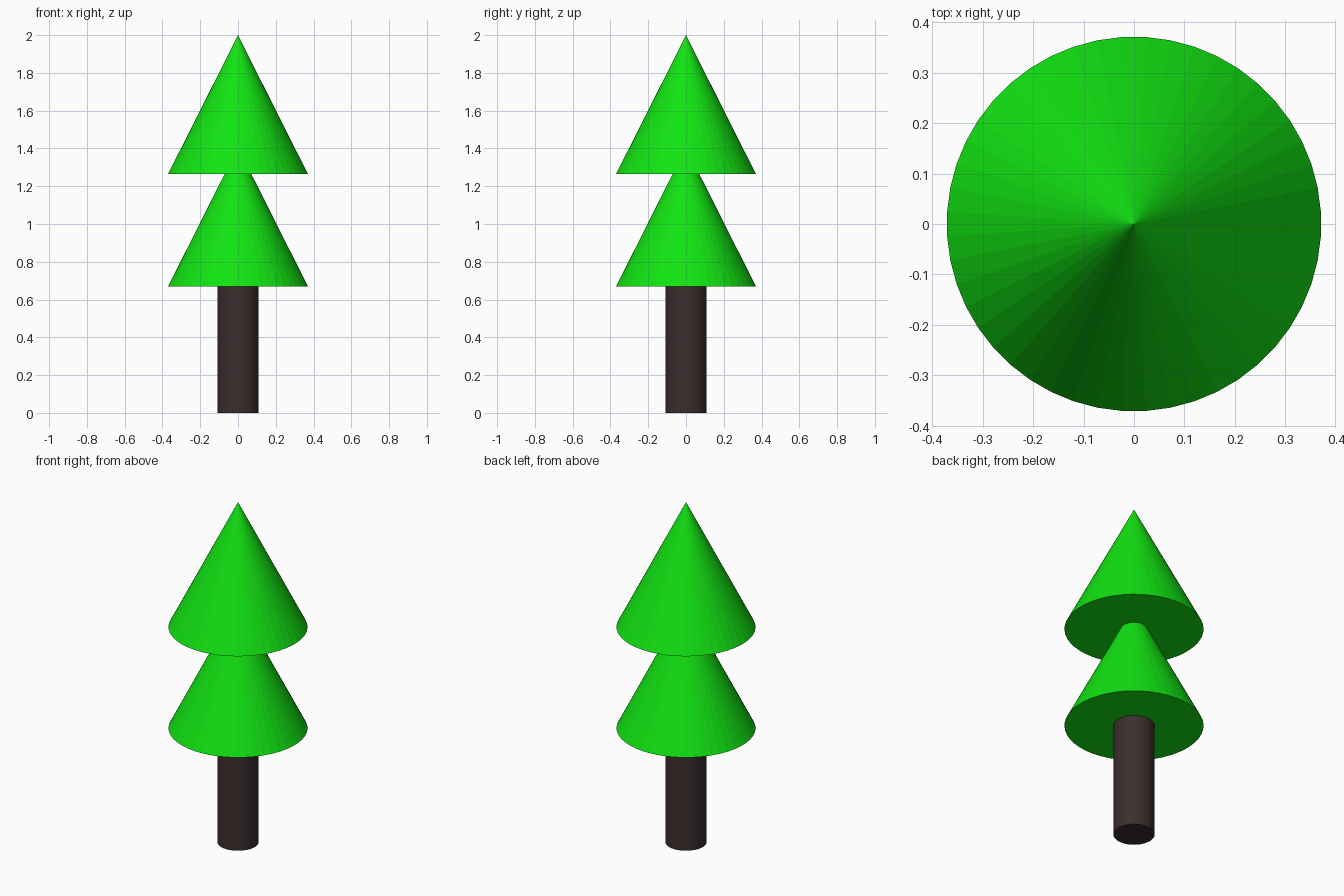
import bpy
import math

if "Cube" in bpy.data.objects:
    bpy.data.objects.remove(bpy.data.objects["Cube"])

SIDES = 48


def material(name, colour):
    mat = bpy.data.materials.new(name)
    mat.diffuse_color = (*colour, 1.0)
    mat.use_nodes = True
    mat.node_tree.nodes["Principled BSDF"].inputs["Base Color"].default_value = mat.diffuse_color
    return mat


def tapered_part(name, bottom_radius, top_radius, z0, z1, mat):
    """Flat-shaded closed cone or cylinder standing between z0 and z1."""
    bpy.ops.mesh.primitive_cone_add(
        vertices=SIDES, radius1=bottom_radius, radius2=top_radius,
        depth=z1 - z0, location=(0, 0, (z0 + z1) / 2),
        rotation=(0, 0, math.pi / SIDES))
    obj = bpy.context.object
    obj.name = name
    obj.data.materials.append(mat)
    return obj


leaf_green = material("leaf_green", (0.006, 0.78, 0.006))
bark_brown = material("bark_brown", (0.045, 0.027, 0.027))

# Trunk
tapered_part("trunk", 0.11, 0.11, 0.0, 0.67, bark_brown)

# Two equal tiers of foliage, the lower tip hidden inside the upper tier
for name, base in (("lower_foliage", 0.67), ("upper_foliage", 1.265)):
    tapered_part(name, 0.371, 0.0, base, base + 0.735, leaf_green)
